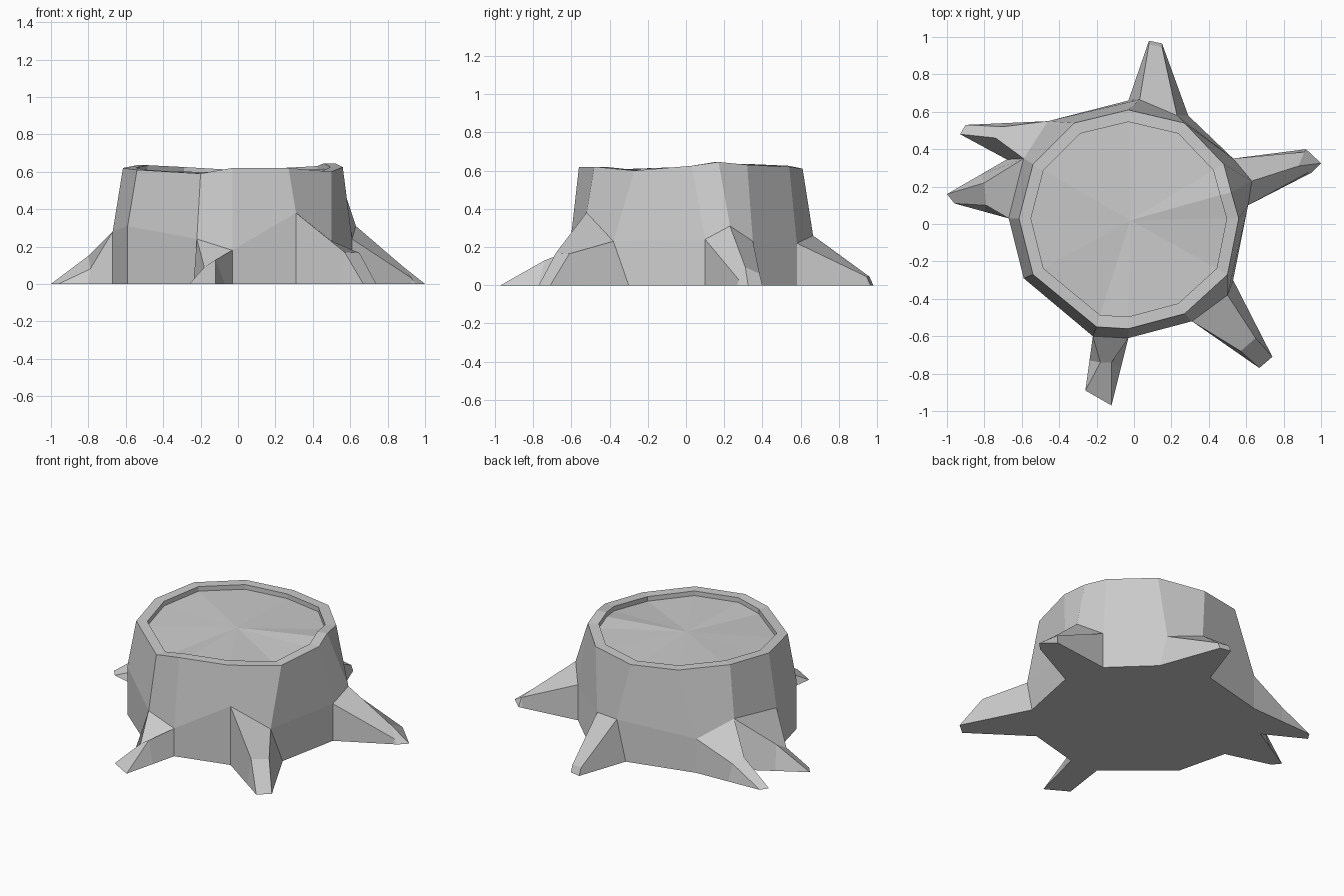
import bpy, bmesh
from mathutils import Vector

if "Cube" in bpy.data.objects:
    bpy.data.objects.remove(bpy.data.objects["Cube"])

# Trunk cross-sections, clockwise seen from above, starting at the back
RIM = [(-.03, .61, .61), (.27, .54, .62), (.48, .32, .63), (.52, .17, .645), (.56, .03, .625),
       (.50, -.27, .60), (.27, -.48, .62), (-.03, -.56, .62), (-.20, -.55, .59),
       (-.54, -.27, .61), (-.615, .03, .62), (-.54, .32, .635), (-.32, .54, .625)]
WAIST = [(.03, .665, .26), (.23, .58, .22), (.53, .35, .23), (.63, .23, .31), (.61, .10, .24),
         (.50, -.38, .23), (.31, -.52, .38), (-.03, -.61, .18), (-.22, -.60, .24),
         (-.59, -.29, .31), (-.67, .03, .28), (-.59, .35, .31), (-.46, .55, .22)]
# Points where the foot differs from straight below the waist
FOOT = {0: (-.03, .66), 1: (.29, .58), 5: (.53, -.30), 11: (-.68, .345)}

# Roots: first and last waist point, top points part way out, fraction out, tip points
ROOTS = [
    (0, 1, [(.08, .96, .045), (.15, .945, .045)], .95, [(.08, .98, 0), (.15, .965, 0)]),
    (2, 4, [(.91, .385, .06), (.88, .31, .095), (.93, .275, .03)], .93,
     [(.92, .40, 0), (1, .325, 0), (.95, .275, 0)]),
    (5, 6, [(.65, -.61, .165), (.57, -.68, .17)], .65, [(.74, -.71, 0), (.67, -.77, 0)]),
    (7, 8, [(-.12, -.74, .13), (-.18, -.74, .09)], .45, [(-.12, -.97, 0), (-.26, -.89, 0)]),
    (10, 11, [(-.79, .10, .08), (-.80, .22, .15)], .45, [(-.96, .11, 0), (-1, .16, 0)]),
    (11, 12, [(-.74, .46, .14), (-.70, .52, .11)], .5, [(-.93, .48, 0), (-.90, .53, 0)]),
]

bm = bmesh.new()
N = len(RIM)


def ring(points):
    return [bm.verts.new(p) for p in points]


def strip(a, b, skip=(), closed=True):
    for i in range(len(a) if closed else len(a) - 1):
        if i not in skip:
            j = (i + 1) % len(a)
            bm.faces.new((a[i], a[j], b[j], b[i]))


# Trunk wall, leaving openings where roots grow out
rim = ring(RIM)
waist = ring(WAIST)
foot = ring([(*FOOT.get(i, p[:2]), 0) for i, p in enumerate(WAIST)])
rooted = {k for r in ROOTS for k in range(r[0], r[1])}
strip(rim, waist)
strip(waist, foot, rooted)

# Bark lip and slightly sunken cut face
inner = ring([(-.03 + (x + .03) * .89, .025 + (y - .025) * .89, z) for x, y, z in RIM])
sunk = ring([v.co - Vector((0, 0, .03)) for v in inner])
strip(rim, inner)
strip(inner, sunk)
centre = bm.verts.new((-.02, .02, .595))
for i in range(N):
    bm.faces.new((sunk[i], sunk[(i + 1) % N], centre))

# Roots lofted from the trunk openings; the underside outline is collected as we go
outline = {}
for i, j, tops, t, tips in ROOTS:
    start = [foot[i]] + waist[i:j + 1] + [foot[j]]
    tip_l, tip_r = Vector(tips[0]), Vector(tips[-1])
    middle = ring([foot[i].co.lerp(tip_l, t)] + tops + [foot[j].co.lerp(tip_r, t)])
    ends = ring(tips)
    tip = [ends[0]] + ends + [ends[-1]]
    strip(start, middle, closed=False)
    for k in range(len(start) - 1):
        corners = list(dict.fromkeys((middle[k], middle[k + 1], tip[k + 1], tip[k])))
        bm.faces.new(corners)
    outline[i] = (j, [middle[0]] + ends + [middle[-1]])

# Flat underside
under, i = [], 0
while i < N:
    under.append(foot[i])
    if i in outline:
        i, extra = outline[i]
        under += extra
    else:
        i += 1
bm.faces.new(under)

bmesh.ops.recalc_face_normals(bm, faces=bm.faces)
mesh = bpy.data.meshes.new("tree_stump")
bm.to_mesh(mesh)
bm.free()
stump = bpy.data.objects.new("tree_stump", mesh)
bpy.context.collection.objects.link(stump)
